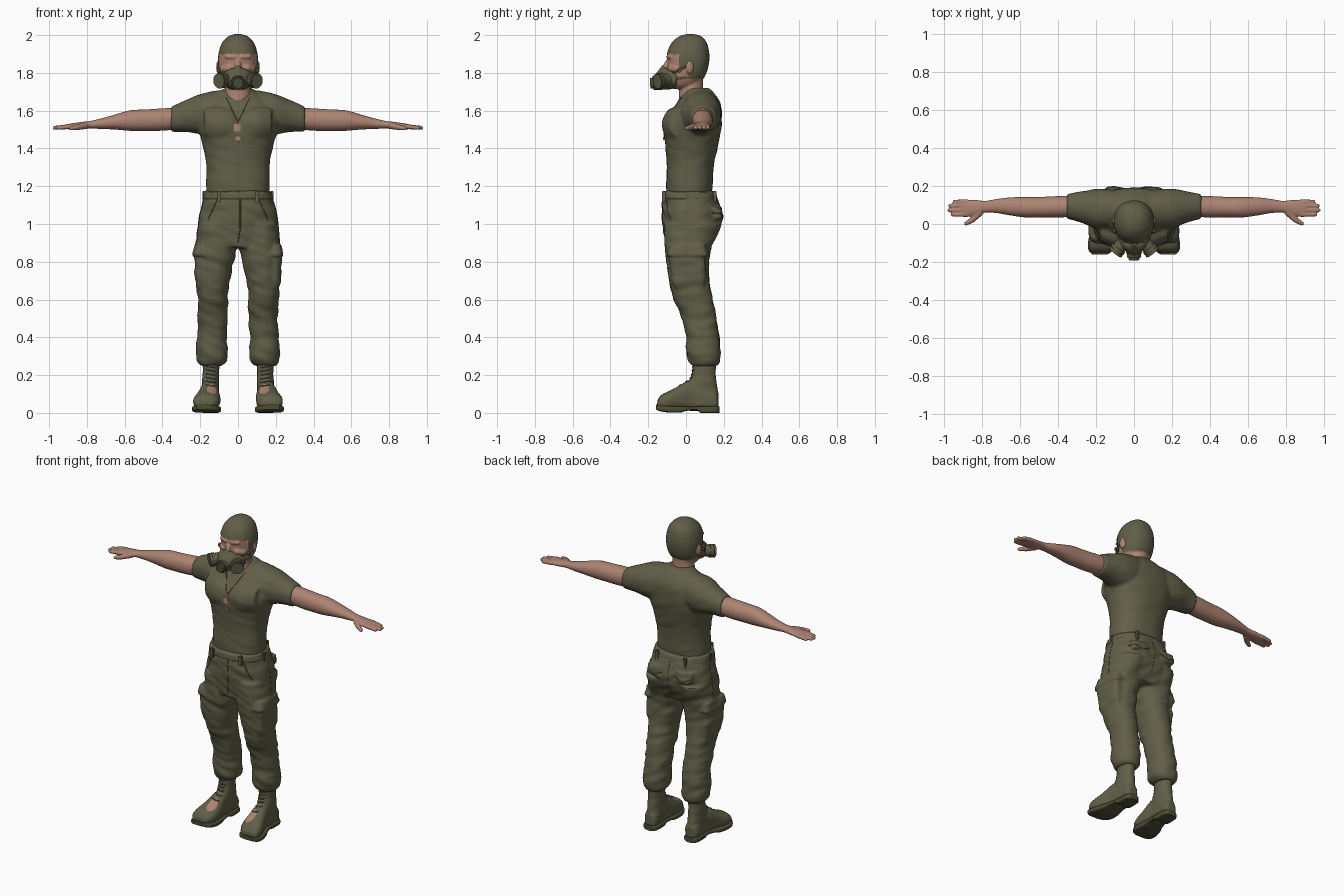
import bpy, bmesh, math
from mathutils import Vector, Matrix, noise

if "Cube" in bpy.data.objects:
    bpy.data.objects.remove(bpy.data.objects["Cube"])


def material(name, rgb):
    m = bpy.data.materials.new(name)
    m.use_nodes = True
    m.diffuse_color = (*rgb, 1)
    m.node_tree.nodes["Principled BSDF"].inputs["Base Color"].default_value = (*rgb, 1)
    return m


OLIVE = material("olive cloth", (.12, .115, .065))
SKIN = material("skin", (.42, .23, .17))
RUBBER = material("dark olive rubber", (.075, .075, .035))


def spline(rows, steps):
    """Smoothly resample a list of section rows."""
    out = []
    for i in range(len(rows) - 1):
        a, b, c, d = (rows[min(max(k, 0), len(rows) - 1)] for k in range(i - 1, i + 3))
        for s in range(steps):
            t = s / steps
            out.append([q + .5 * t * (r - p + t * (2 * p - 5 * q + 4 * r - s4 + t * (3 * (q - r) + s4 - p)))
                        for p, q, r, s4 in zip(a, b, c, d)])
    return out + [rows[-1]]


def loft(bm, axis, rows, power=2.0, side=1, n=36):
    """Skin rounded sections; each row is position, then low and high of both other axes."""
    rings = []
    for t, u0, u1, v0, v1 in spline(rows, 4):
        ring = []
        for k in range(n):
            c, s = math.cos(math.tau * k / n), math.sin(math.tau * k / n)
            u = (u0 + u1) / 2 + (u1 - u0) / 2 * math.copysign(abs(c) ** (2 / power), c)
            v = (v0 + v1) / 2 + (v1 - v0) / 2 * math.copysign(abs(s) ** (2 / power), s)
            x, y, z = {"x": (t, u, v), "y": (u, t, v), "z": (u, v, t)}[axis]
            ring.append(bm.verts.new((x * side, y, z)))
        rings.append(ring)
    for a, b in zip(rings, rings[1:]):
        for k in range(n):
            bm.faces.new((a[k], a[k - 1], b[k - 1], b[k]))
    bm.faces.new(rings[0])
    bm.faces.new(rings[-1])


def rod(bm, a, b, r1, r2=None, round_ends=True, side=1):
    """Capsule or plain cylinder between two points."""
    a, b = (Vector((p[0] * side, p[1], p[2])) for p in (a, b))
    r2 = r2 or r1
    turn = (b - a).to_track_quat("Z", "Y").to_matrix().to_4x4()
    bmesh.ops.create_cone(bm, cap_ends=True, segments=24, radius1=r1, radius2=r2, depth=(b - a).length,
                          matrix=Matrix.Translation((a + b) / 2) @ turn)
    if round_ends:
        for p, r in ((a, r1), (b, r2)):
            bmesh.ops.create_icosphere(bm, subdivisions=2, radius=r, matrix=Matrix.Translation(p))


def finish(name, bm, *mats):
    bmesh.ops.recalc_face_normals(bm, faces=bm.faces)
    me = bpy.data.meshes.new(name)
    bm.to_mesh(me)
    bm.free()
    for m in mats:
        me.materials.append(m)
    ob = bpy.data.objects.new(name, me)
    bpy.context.collection.objects.link(ob)
    for p in me.polygons:
        p.use_smooth = True
    me.set_sharp_from_angle(angle=math.radians(40))
    return ob


def fuse(name, bm, mats, voxel, soften=4, wrinkle=0, rule=None):
    """Merge overlapping pieces into one soft skin, add cloth folds, colour by rule."""
    ob = finish(name, bm, *mats)
    mod = ob.modifiers.new("merge", "REMESH")
    mod.mode, mod.voxel_size = "VOXEL", voxel
    mod = ob.modifiers.new("soften", "SMOOTH")
    mod.factor, mod.iterations = .5, soften
    ev = ob.evaluated_get(bpy.context.evaluated_depsgraph_get())
    me = bpy.data.meshes.new_from_object(ev)
    ob.modifiers.clear()
    ob.data = me
    me.materials.clear()
    for m in mats:
        me.materials.append(m)
    if wrinkle:
        shift = [v.normal * wrinkle * noise.noise(Vector((v.co.x * 9, v.co.y * 9, v.co.z * 22 + v.co.x * 8)))
                 for v in me.vertices]
        for v, s in zip(me.vertices, shift):
            v.co += s
    for p in me.polygons:
        p.use_smooth = True
        p.material_index = int(rule(p)) if rule else 0
    bpy.context.view_layer.update()
    return ob


def on_surface(ob, point, look):
    """Drop a point onto an object along a viewing direction."""
    look, point = Vector(look), Vector(point)
    hit, loc, _, _ = ob.ray_cast(point - look * 2, look)
    return loc if hit else point


def seam(name, ob, pts, look, r=.003, mat=OLIVE):
    """Thin cord lying on a surface."""
    path = [on_surface(ob, Vector(a).lerp(Vector(b), k / 10), look)
            for a, b in zip(pts, pts[1:]) for k in range(11)]
    cu = bpy.data.curves.new(name, "CURVE")
    cu.dimensions, cu.bevel_depth, cu.bevel_resolution = "3D", r, 1
    sp = cu.splines.new("POLY")
    sp.points.add(len(path) - 1)
    for p, co in zip(sp.points, path):
        p.co = (*co, 1)
    cu.materials.append(mat)
    bpy.context.collection.objects.link(bpy.data.objects.new(name, cu))


def plate(name, center, size, mat, bevel=.003):
    bm = bmesh.new()
    bmesh.ops.create_cube(bm, size=1, matrix=Matrix.Translation(center) @ Matrix.Diagonal((*size, 1)))
    bmesh.ops.bevel(bm, geom=bm.edges[:], offset=bevel, segments=2, affect="EDGES")
    return finish(name, bm, mat)


FRONT, BACK = (0, 1, 0), (0, -1, 0)
SIDES = ((1, "left"), (-1, "right"))

# Shirt with short sleeves
bm = bmesh.new()
loft(bm, "z", [(z, -w, w, a, b) for z, w, a, b in (
    (1.12, .165, -.1, .135), (1.2, .168, -.105, .14), (1.3, .167, -.102, .147), (1.4, .182, -.108, .167),
    (1.5, .212, -.118, .187), (1.57, .222, -.093, .19), (1.63, .19, -.055, .185), (1.68, .125, -.022, .16),
    (1.72, .072, -.005, .122))], 2.3)
for s, _ in SIDES:
    loft(bm, "x", [(.04, .01, .16, 1.5, 1.71), (.12, -.02, .18, 1.47, 1.705), (.2, -.025, .185, 1.475, 1.688),
                   (.27, .005, .172, 1.487, 1.66), (.355, .028, .158, 1.487, 1.622)], 2.1, s)
    loft(bm, "x", [(.02, -.122, .02, 1.44, 1.6), (.1, -.126, .02, 1.43, 1.62), (.18, -.09, .02, 1.46, 1.61)], 2, s)
shirt = fuse("shirt", bm, [OLIVE], .009, 7, .003)

# Trousers with bloused legs and cargo pockets
bm = bmesh.new()
loft(bm, "z", [(z, -w, w, a, b) for z, w, a, b in (
    (1.175, .176, -.12, .152), (1.1, .194, -.125, .178), (1.05, .205, -.126, .19), (.98, .213, -.12, .18),
    (.92, .217, -.113, .155), (.875, .212, -.1, .13))], 2.4)
for s, _ in SIDES:
    loft(bm, "z", [(1.0, .01, .21, -.115, .185), (.95, .004, .217, -.115, .165), (.86, .008, .222, -.11, .13),
                   (.78, .028, .221, -.1, .122), (.7, .043, .22, -.087, .125), (.6, .054, .216, -.065, .14),
                   (.5, .056, .212, -.022, .16), (.4, .06, .215, 0, .175), (.33, .055, .222, .003, .182),
                   (.28, .06, .218, .01, .18), (.25, .085, .2, .028, .165)], 2.2, s)
    loft(bm, "z", [(.89, .13, .229, -.085, .1), (.84, .13, .24, -.1, .115), (.832, .13, .238, -.1, .115)], 4, s)
    loft(bm, "z", [(.85, .13, .23, -.09, .105), (.7, .13, .227, -.075, .105), (.66, .13, .218, -.06, .1)], 4, s)
    for x in (.065, .11):
        loft(bm, "z", [(1.09, .04, .16, .1, .188), (1.03, .04, .16, .1, .197), (1.025, .04, .16, .1, .197)], 4, s)
trousers = fuse("trousers", bm, [OLIVE], .008, 4, .008)

# Waistband, fly, pocket seams and belt loops
bm = bmesh.new()
loft(bm, "z", [(1.13, -.188, .188, -.128, .168), (1.15, -.183, .183, -.128, .163), (1.172, -.178, .178, -.126, .157)], 2.4)
fuse("waistband", bm, [OLIVE], .007, 2, .003)
seam("fly_seam", trousers, [(.012, 0, 1.14), (.012, 0, .98), (0, 0, .9)], FRONT)
seam("seat_seam", trousers, [(0, 0, 1.13), (0, 0, .92)], BACK, .002)
for s, label in SIDES:
    seam(label + "_hip_pocket_seam", trousers, [(s * .11, 0, 1.13), (s * .16, 0, 1.02)], FRONT)
    seam(label + "_back_flap_seam", trousers, [(s * .04, 0, 1.06), (s * .1, 0, 1.035), (s * .16, 0, 1.06)], BACK)
    seam(label + "_leg_seam", trousers, [(s, .03, 1.12), (s, .03, .9)], (-s, 0, 0), .002)
    for k, (x, y) in enumerate(((.1, -.118), (.1, .152), (.178, .01))):
        plate(f"{label}_belt_loop_{k + 1}", (s * x, y, 1.145), (.02, .02, .06), OLIVE)

# Arms and hands
for s, label in SIDES:
    bm = bmesh.new()
    loft(bm, "x", [(.28, .04, .15, 1.505, 1.62), (.4, .034, .147, 1.494, 1.612), (.5, .034, .142, 1.492, 1.606),
                   (.57, .034, .142, 1.493, 1.602), (.65, .045, .14, 1.5, 1.58), (.72, .057, .132, 1.503, 1.56),
                   (.78, .06, .122, 1.505, 1.546), (.83, .045, .126, 1.502, 1.54), (.88, .037, .128, 1.5, 1.533),
                   (.905, .042, .126, 1.502, 1.528)], 2.1, s)
    for y, tip in ((.05, .955), (.073, .972), (.096, .968), (.117, .945)):
        rod(bm, (.88, y, 1.517), (tip, y, 1.509), .0135, .0105, True, s)
    rod(bm, (.81, .06, 1.52), (.85, .022, 1.512), .018, .015, True, s)
    rod(bm, (.85, .022, 1.512), (.884, .002, 1.506), .015, .011, True, s)
    fuse(label + "_arm", bm, [SKIN], .005, 3)

# Head with close-cropped hair, neck and ears
bm = bmesh.new()
loft(bm, "z", [(z, -w, w, a, b) for z, w, a, b in (
    (2.002, .015, .005, .04), (1.99, .05, -.035, .08), (1.955, .083, -.075, .108), (1.9, .1, -.097, .12),
    (1.85, .102, -.097, .118), (1.8, .096, -.094, .105), (1.76, .085, -.092, .08), (1.73, .066, -.08, .05),
    (1.715, .04, -.068, 0))], 2.2)
loft(bm, "z", [(1.82, -.064, .064, -.03, .1), (1.73, -.066, .066, -.036, .09), (1.62, -.082, .082, -.04, .115)])
rod(bm, (0, -.097, 1.86), (0, -.118, 1.81), .012, .018)
for s, _ in SIDES:
    rod(bm, (.02, -.094, 1.884), (.06, -.082, 1.886), .012, .011, True, s)
    rod(bm, (.045, -.075, 1.825), (.075, -.05, 1.82), .024, .02, True, s)


def hair(p):
    y, z = p.center.y, p.center.z
    return z > (1.9 if y < -.035 else 1.825 if y < .005 else 1.775)


head = fuse("head", bm, [SKIN, OLIVE], .005, 4, 0, hair)
crop = {i for p in head.data.polygons if p.material_index for i in p.vertices}
for i in crop:
    head.data.vertices[i].co += head.data.vertices[i].normal * .004
for s, label in SIDES:
    bm = bmesh.new()
    bmesh.ops.create_uvsphere(bm, u_segments=16, v_segments=12, radius=1, matrix=Matrix.Translation((s * .104, .02, 1.83))
                              @ Matrix.Rotation(s * .3, 4, "Z") @ Matrix.Diagonal((.01, .021, .034, 1)))
    finish(label + "_ear", bm, SKIN)

# Breathing mask with twin filters and exhale valve
bm = bmesh.new()
loft(bm, "y", [(y, -w, w, a, b) for y, w, a, b in (
    (-.05, .09, 1.722, 1.815), (-.09, .082, 1.712, 1.825), (-.125, .06, 1.712, 1.825), (-.155, .036, 1.712, 1.79))], 2.3)
rod(bm, (0, -.115, 1.832), (0, -.14, 1.78), .014, .026)
fuse("mask_body", bm, [OLIVE], .005, 3)
bm = bmesh.new()
rod(bm, (0, -.13, 1.75), (0, -.175, 1.746), .04, .037, False)
rod(bm, (0, -.17, 1.746), (0, -.19, 1.745), .03, .027, False)
finish("exhale_valve", bm, RUBBER)
for s, label in SIDES:
    bm = bmesh.new()
    for a, b, r in ((0, .7, .034), (.6, .85, .041), (.9, 1.1, .041), (.8, 1.15, .036)):
        start, end = Vector((.055, -.095, 1.765)), Vector((.095, -.145, 1.758))
        rod(bm, start.lerp(end, a), start.lerp(end, b), r, r, False, s)
    finish(label + "_filter", bm, OLIVE)
    for k, (z, back) in enumerate(((1.8, 1.835), (1.765, 1.775))):
        seam(f"{label}_strap_{k + 1}", head, [(s, -.07, z), (s, .0, back)], (-s, 0, 0), .006)
    bm = bmesh.new()
    rod(bm, (.088, -.035, 1.812), (.112, -.035, 1.812), .011, .011, False, s)
    finish(label + "_strap_buckle", bm, RUBBER)

# Neck chain and tags
seam("neck_chain", shirt, [(-.065, 0, 1.67), (-.03, 0, 1.6), (0, 0, 1.54), (.03, 0, 1.6), (.065, 0, 1.67)],
     FRONT, .002, RUBBER)
for k, (x, z, w, h) in enumerate(((-.005, 1.512, .034, .042), (0, 1.452, .024, .022))):
    p = on_surface(shirt, (x, 0, z), FRONT)
    plate(f"tag_{k + 1}", p + Vector((0, -.003, 0)), (w, .009, h), SKIN)


# Boots with soles, laces and a bare patch on the instep
def bare(p):
    c = p.center
    return ((abs(c.x) - .14) / .026) ** 2 + ((c.y + .065) / .045) ** 2 < 1 and p.normal.z > .2


for s, label in SIDES:
    bm = bmesh.new()
    loft(bm, "z", [(.3, .098, .19, .032, .16), (.22, .1, .187, .032, .157), (.16, .1, .19, .012, .162),
                   (.08, .1, .192, -.02, .172), (.04, .1, .192, -.02, .172)], 2.1, s)
    loft(bm, "y", [(.172, .12, .17, .02, .1), (.15, .102, .19, .012, .12), (.08, .1, .193, .012, .16),
                   (.02, .1, .2, .012, .172), (-.04, .095, .218, .012, .14), (-.09, .096, .234, .012, .115),
                   (-.13, .11, .235, .014, .095), (-.152, .135, .22, .02, .065)], 2.4, s)
    boot = fuse(label + "_boot", bm, [OLIVE, SKIN], .006, 4, .003, bare)
    bm = bmesh.new()
    loft(bm, "y", [(.178, .12, .17, 0, .034), (.155, .098, .194, 0, .034), (.08, .097, .196, 0, .034),
                   (.06, .098, .198, .013, .034), (.01, .097, .21, .012, .034), (-.03, .092, .226, .002, .034),
                   (-.09, .09, .241, .002, .036), (-.135, .105, .24, .008, .04), (-.16, .14, .22, .018, .044)], 5, s)
    finish(label + "_sole", bm, RUBBER)
    for k in range(6):
        z = .14 + k * .02
        seam(f"{label}_lace_{k + 1}", boot, [(s * .12, 0, z), (s * .168, 0, z + .008)], FRONT, .004)
